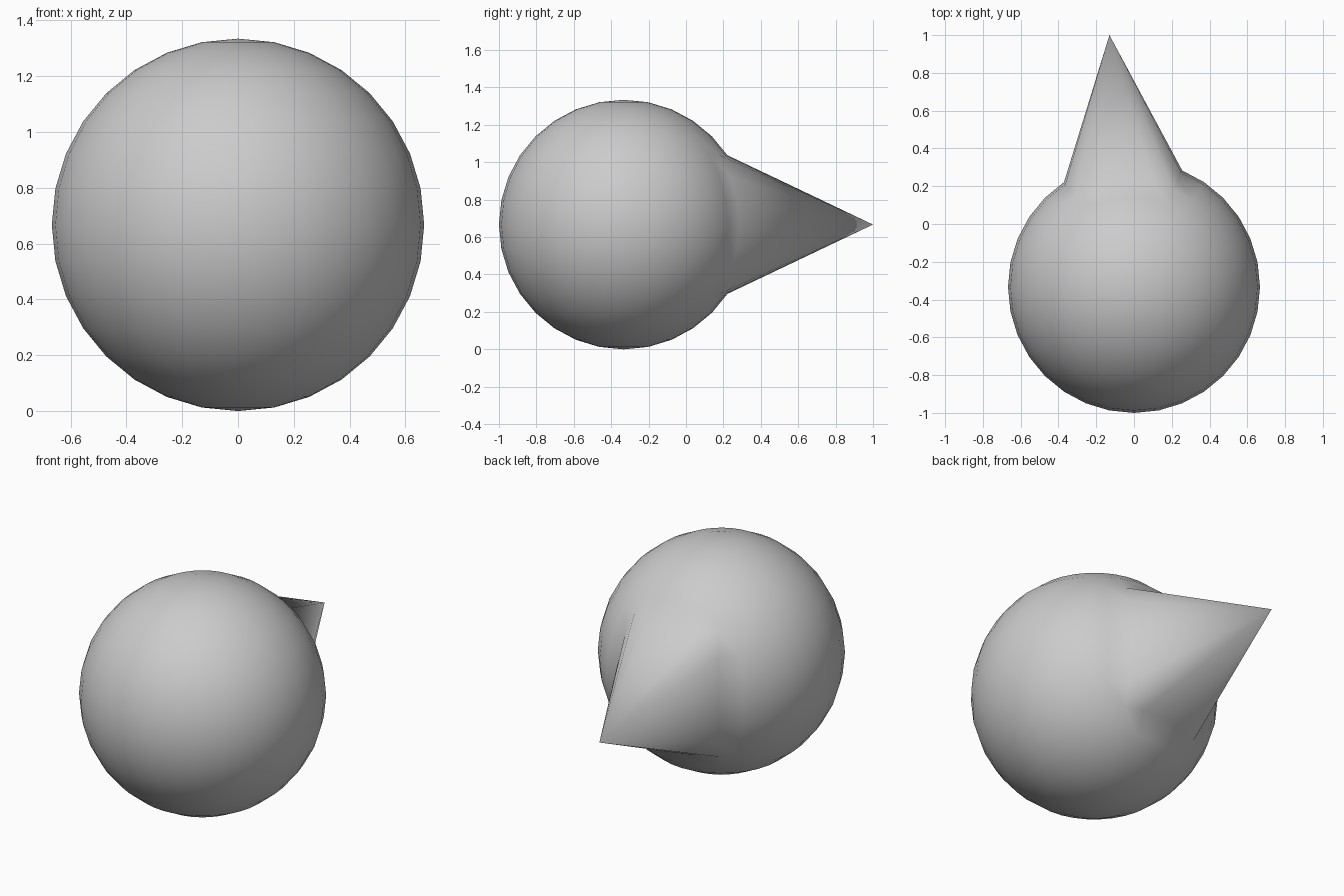
import bpy, bmesh
from math import radians, sin, cos
from mathutils import Vector

if "Cube" in bpy.data.objects:
    bpy.data.objects.remove(bpy.data.objects["Cube"])

R = 0.667
CENTRE = Vector((0, -0.333, R))
TIP = Vector((-0.13, 1.0, R))
STEP = 11.25  # degrees between both segments and rings


def on_sphere(lon, lat):
    a, b = radians(lon * STEP), radians(lat * STEP)
    return CENTRE + R * Vector((cos(b) * sin(a), cos(b) * cos(a), sin(b)))


# Round body
bm = bmesh.new()
bmesh.ops.create_uvsphere(bm, u_segments=32, v_segments=16, radius=R)
bmesh.ops.translate(bm, vec=CENTRE, verts=bm.verts)

# Open a rectangular patch, 5 segments wide and 6 rings high, at the back
centres = [on_sphere(i + 0.5, j + 0.5) for i in range(-3, 2) for j in range(-3, 3)]
patch = [f for f in bm.faces
         if min((f.calc_center_median() - c).length for c in centres) < 0.04]
bmesh.ops.delete(bm, geom=patch, context='FACES')

# Spike: fan from the rim of the patch to one point
tip = bm.verts.new(TIP)
for e in [e for e in bm.edges if e.is_boundary]:
    bm.faces.new((e.verts[0], e.verts[1], tip))
bmesh.ops.recalc_face_normals(bm, faces=bm.faces)
for f in bm.faces:
    f.smooth = True

mesh = bpy.data.meshes.new("spiked_ball")
bm.to_mesh(mesh)
bm.free()
bpy.context.collection.objects.link(bpy.data.objects.new("spiked_ball", mesh))
